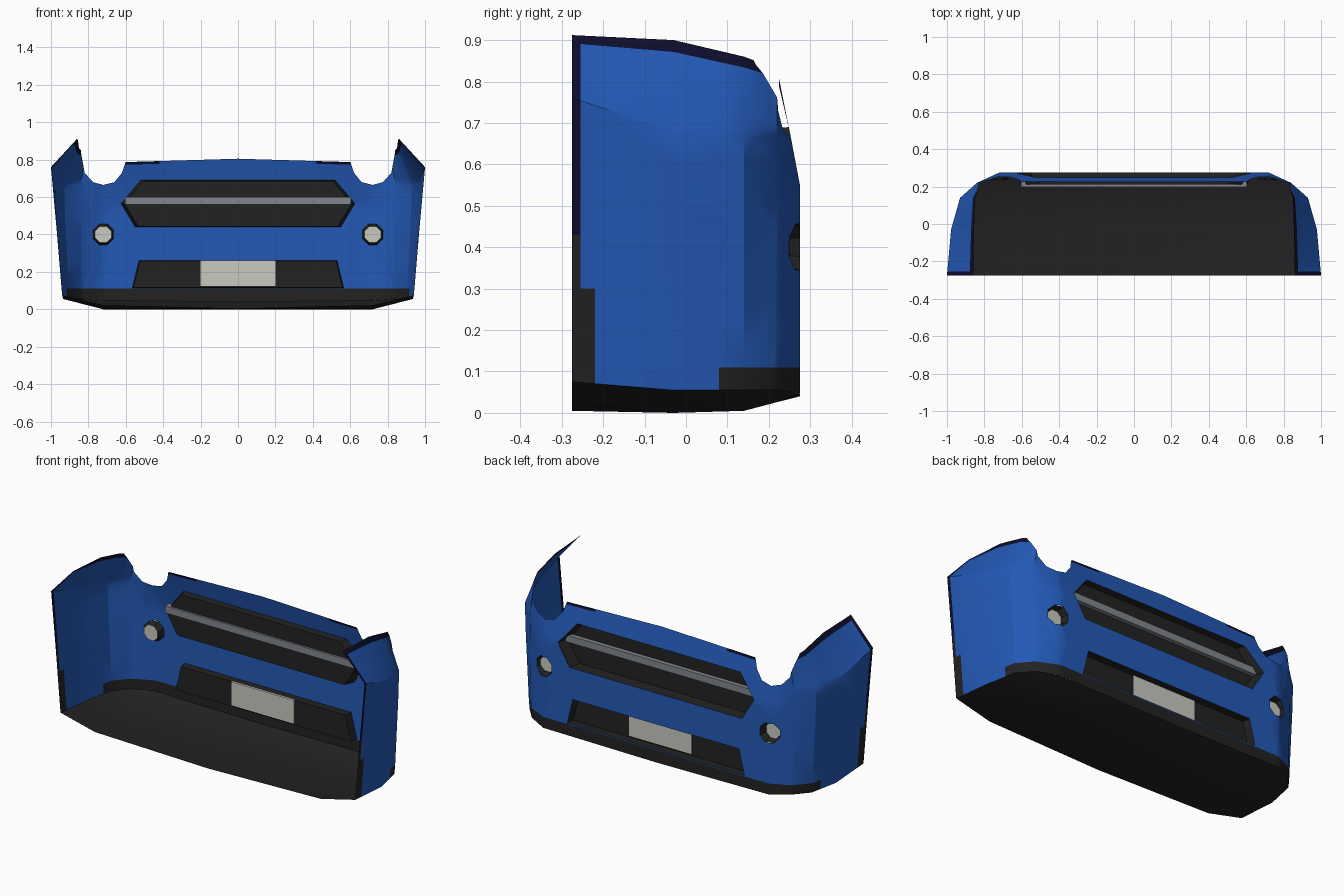
import bpy, bmesh, math
from mathutils import Vector

cube = bpy.data.objects.get("Cube")
if cube:
    bpy.data.objects.remove(cube)


def material(name, rgb):
    m = bpy.data.materials.new(name)
    m.use_nodes = True
    m.diffuse_color = (*rgb, 1)
    bsdf = m.node_tree.nodes["Principled BSDF"]
    bsdf.inputs["Base Color"].default_value = (*rgb, 1)
    bsdf.inputs["Roughness"].default_value = 0.6
    return m


BLUE = material("blue_paint", (0.017, 0.10, 0.47))
NAVY = material("navy_edge", (0.004, 0.004, 0.026))
BLACK = material("black_plastic", (0.016, 0.016, 0.016))
GREY = material("grey_trim", (0.22, 0.235, 0.26))
PALE = material("pale_lens", (0.58, 0.59, 0.53))


def finish(name, bm, mats, mirror=False, smooth=False):
    bmesh.ops.recalc_face_normals(bm, faces=bm.faces)
    mesh = bpy.data.meshes.new(name)
    bm.to_mesh(mesh)
    bm.free()
    ob = bpy.data.objects.new(name, mesh)
    bpy.context.collection.objects.link(ob)
    for m in mats:
        mesh.materials.append(m)
    if smooth:
        bpy.ops.object.select_all(action='DESELECT')
        ob.select_set(True)
        bpy.context.view_layer.objects.active = ob
        bpy.ops.object.shade_smooth_by_angle(angle=math.radians(30))
    if mirror:
        ob.modifiers.new("mirror", 'MIRROR').use_axis[0] = True
    return ob


def grid(bm, lines):
    rows = [[bm.verts.new(p) for p in line] for line in lines]
    for r, s in zip(rows, rows[1:]):
        for i in range(len(r) - 1):
            bm.faces.new((r[i], r[i + 1], s[i + 1], s[i]))


def bisect(bm, co, no, faces):
    geom = set(faces)
    for f in faces:
        geom.update(f.edges)
        geom.update(f.verts)
    bmesh.ops.bisect_plane(bm, geom=list(geom), plane_co=co, plane_no=no, dist=1e-5)


def cut_hole(bm, outline):
    """Cut a convex x-z outline out of the front part of the skin."""
    edges = list(zip(outline, outline[1:] + outline[:1]))
    for (ax, az), (bx, bz) in edges:
        front = [f for f in bm.faces if f.calc_center_median().y > 0]
        bisect(bm, (ax, 0, az), Vector((bz - az, 0, ax - bx)).normalized(), front)
    doomed = []
    for f in bm.faces:
        c = f.calc_center_median()
        side = [(bx - ax) * (c.z - az) - (bz - az) * (c.x - ax)
                for (ax, az), (bx, bz) in edges]
        if c.y > 0 and (min(side) > 0 or max(side) < 0):
            doomed.append(f)
    bmesh.ops.delete(bm, geom=doomed, context='FACES')


def skin_y(x, z):
    return 0.275 - max(0, z - 0.55) * 0.19 - max(0, abs(x) - 0.72) * 0.46


def recess(name, outline, depth_y, scale, mats):
    """Walls from the skin back to a flat panel; mats are wall and panel."""
    cx = sum(p[0] for p in outline) / len(outline)
    cz = sum(p[1] for p in outline) / len(outline)
    bm = bmesh.new()
    outer = [bm.verts.new((x, skin_y(x, z), z)) for x, z in outline]
    inner = [bm.verts.new((cx + (x - cx) * scale, depth_y, cz + (z - cz) * scale))
             for x, z in outline]
    for i in range(len(outline)):
        j = (i + 1) % len(outline)
        bm.faces.new((outer[i], outer[j], inner[j], inner[i]))
    bm.faces.new(inner).material_index = 1
    finish(name, bm, mats)


def box(name, half_x, y0, y1, z0, z1, mat):
    bm = bmesh.new()
    bmesh.ops.create_cube(bm, size=1)
    for v in bm.verts:
        v.co = (v.co.x * 2 * half_x, y1 if v.co.y > 0 else y0, z1 if v.co.z > 0 else z0)
    finish(name, bm, [mat])


# Opening outlines in x and z
grille = [(-0.625, 0.565), (-0.52, 0.69), (0.52, 0.69), (0.625, 0.565), (0.55, 0.44), (-0.55, 0.44)]
intake = [(-0.53, 0.26), (0.53, 0.26), (0.565, 0.115), (-0.565, 0.115)]
lamp = [(0.72 + 0.06 * math.cos(math.pi * (i + 0.5) / 4),
         0.4 + 0.06 * math.sin(math.pi * (i + 0.5) / 4)) for i in range(8)]
headlight = [(0.84, 1), (0.84, 0.84), (0.82, 0.73), (0.775, 0.68), (0.72, 0.665),
             (0.66, 0.68), (0.62, 0.73), (0.6, 0.79), (0.59, 1)]

# Bumper skin: half of it as columns from the centre round to the rear edge
columns = []
for x in (0, 0.42, 0.6, 0.72):
    columns.append([Vector(p) for p in (
        (x, 0.275, 0.04 + 0.01 * x), (x, 0.275, 0.11), (x, 0.275, 0.55),
        (x, 0.25, 0.68), (x, 0.225, 0.805 - 0.03 * x))])
sides = [
    (0.22, (0.83, 0.835, 0.84, 0.84, 0.815), (0.055, 0.11, 0.5, 0.67, 0.83)),
    (0.14, (0.90, 0.905, 0.925, 0.93, 0.85), (0.055, 0.11, 0.5, 0.66, 0.86)),
    (-0.03, (0.935, 0.94, 0.965, 0.978, 0.855), (0.055, 0.11, 0.45, 0.68, 0.90)),
    (-0.275, (0.94, 0.945, 0.97, 1.0, 0.86), (0.075, 0.13, 0.43, 0.76, 0.912)),
]
for y, xs, zs in sides:
    columns.append([Vector((x, y, z)) for x, z in zip(xs, zs)])
for col in columns:
    col.insert(4, col[3].lerp(col[4], 0.87))
bm = bmesh.new()
grid(bm, columns)

# Dark edge band along the top of the skin
for f in bm.faces:
    if all(any((v.co - p).length < 1e-4 for c in columns for p in c[4:]) for v in f.verts):
        f.material_index = 1 if f.calc_center_median().x > 0.4 else 0
for y in (-0.255, -0.22, 0.08):
    bisect(bm, (0, y, 0), (0, 1, 0), bm.faces[:])
for z in (0.11, 0.3, 0.43):
    bisect(bm, (0, 0, z), (0, 0, 1), [f for f in bm.faces if f.calc_center_median().y < 0.2])
for outline in (grille, intake, lamp, headlight):
    cut_hole(bm, outline)

# Lower lip, wheel arch trim and rear edge colours
for f in bm.faces:
    c = f.calc_center_median()
    if (c.y > 0.08 and c.z < 0.11) or (c.y < -0.22 and c.z < 0.3) or (c.y < -0.255 and c.z < 0.43):
        f.material_index = 2
    elif c.y < -0.255:
        f.material_index = 1
finish("bumper_skin", bm, [BLUE, NAVY, BLACK], mirror=True, smooth=True)

# Undertray
bm = bmesh.new()
tray = [
    (-0.275, 0.005, 0.72, 0.022, 0.94, 0.075),
    (-0.03, 0, 0.72, 0, 0.935, 0.055),
    (0.14, 0.005, 0.72, 0.005, 0.90, 0.055),
    (0.22, 0.026, 0.70, 0.026, 0.83, 0.055),
    (0.275, 0.04, 0.60, 0.046, 0.72, 0.047),
]
grid(bm, [[(0, y, z0), (x1, y, z1), (x2, y, z2)] for y, z0, x1, z1, x2, z2 in tray])
finish("undertray", bm, [BLACK], mirror=True, smooth=True)

# Grille, lower intake, plate and fog lamps
recess("grille", grille, 0.21, 0.97, [BLACK, BLACK])
box("grille_bar", 0.605, 0.198, 0.235, 0.56, 0.6, GREY)
recess("lower_intake", intake, 0.23, 0.99, [BLACK, BLACK])
box("blank_plate", 0.2, 0.225, 0.235, 0.125, 0.26, PALE)
for side, s in (("left", 1), ("right", -1)):
    recess(side + "_fog_lamp", [(s * x, z) for x, z in lamp], 0.235, 0.78, [BLACK, PALE])
